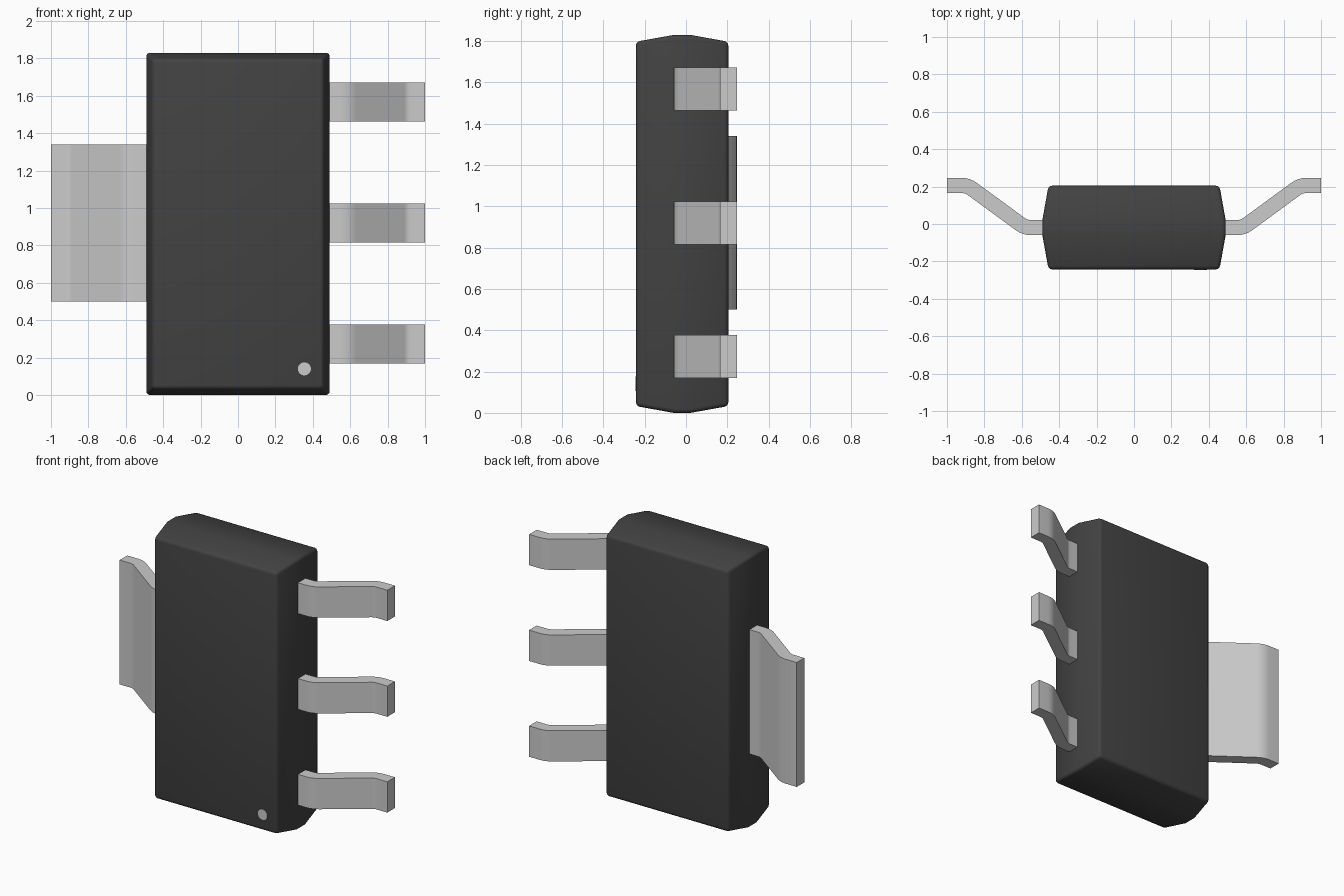
import bpy, bmesh, math
from mathutils import Vector

if "Cube" in bpy.data.objects:
    bpy.data.objects.remove(bpy.data.objects["Cube"])

MID_Z = 0.915


def finish(name, bm, color=None, smooth=30):
    bmesh.ops.recalc_face_normals(bm, faces=bm.faces[:])
    mesh = bpy.data.meshes.new(name)
    bm.to_mesh(mesh)
    bm.free()
    ob = bpy.data.objects.new(name, mesh)
    bpy.context.collection.objects.link(ob)
    if color:
        mat = bpy.data.materials.new(name + "_colour")
        mat.diffuse_color = (*color, 1)
        mat.use_nodes = True
        mat.node_tree.nodes["Principled BSDF"].inputs["Base Color"].default_value = mat.diffuse_color
        mesh.materials.append(mat)
    bpy.ops.object.select_all(action='DESELECT')
    ob.select_set(True)
    bpy.context.view_layer.objects.active = ob
    bpy.ops.object.shade_smooth_by_angle(angle=math.radians(smooth))
    return ob


# Moulded body: rectangular rings along y, widest around the lead line
bm = bmesh.new()
rings = []
for y, inset in ((-0.243, 0.033), (-0.06, 0.0), (0.022, 0.0), (0.205, 0.033)):
    hx, hz = 0.49 - inset, 0.915 - inset
    rings.append([bm.verts.new((sx * hx, y, MID_Z + sz * hz))
                  for sx, sz in ((-1, -1), (1, -1), (1, 1), (-1, 1))])
for a, b in zip(rings, rings[1:]):
    for i in range(4):
        j = (i + 1) % 4
        bm.faces.new((a[i], a[j], b[j], b[i]))
bm.faces.new(rings[0])
bm.faces.new(rings[-1])
bmesh.ops.recalc_face_normals(bm, faces=bm.faces[:])
sharp = [e for e in bm.edges if e.calc_face_angle(0) > math.radians(40)]
bmesh.ops.bevel(bm, geom=sharp, offset=0.02, offset_type='OFFSET',
                segments=3, profile=0.5, affect='EDGES')
finish("body", bm, (0.055, 0.055, 0.055))


# Gull-wing lead: bent strip profile in xy, extruded along z
def bend(center, radius, start, end, steps=4):
    pts = []
    for k in range(steps + 1):
        a = start + (end - start) * k / steps
        pts.append(center + radius * Vector((math.cos(a), math.sin(a))))
    return pts


def lead(name, side, z, width):
    y0, y1, x0, x1, half, r = -0.019, 0.206, 0.583, 0.89, 0.0405, 0.095
    slope = math.atan2(y1 - y0, x1 - x0)
    t = r * math.tan(slope / 2)
    low = Vector((x0 - t, y0 + r))
    high = Vector((x1 + t, y1 - r))
    q = math.pi / 2
    strip = []
    for s in (-1, 1):
        line = [Vector((0.47, y0 + s * half))]
        line += bend(low, r - s * half, -q, -q + slope)
        line += bend(high, r + s * half, q + slope, q)
        line.append(Vector((1.0, y1 + s * half)))
        strip.append(line)
    bm = bmesh.new()
    layers = [[[bm.verts.new((side * p.x, p.y, zz)) for p in line]
               for line in strip] for zz in (z - width / 2, z + width / 2)]
    (a, b), (c, d) = layers
    for u, v in ((a, b), (b, d), (d, c), (c, a)):
        for i in range(len(u) - 1):
            bm.faces.new((u[i], u[i + 1], v[i + 1], v[i]))
    for i in (0, -1):
        bm.faces.new((a[i], b[i], d[i], c[i]))
    finish(name, bm)


for n in range(3):
    lead(f"lead_{n + 1}", 1, 0.273 + 0.647 * n, 0.208)
lead("wide_tab", -1, 0.92, 0.84)

# Orientation dot on the front face
bm = bmesh.new()
bmesh.ops.create_cone(bm, cap_ends=True, segments=24, radius1=0.035,
                      radius2=0.035, depth=0.01)
for v in bm.verts:
    v.co = Vector((0.355 + v.co.x, -0.24 + v.co.z, 0.14 + v.co.y))
finish("pin_one_dot", bm)
